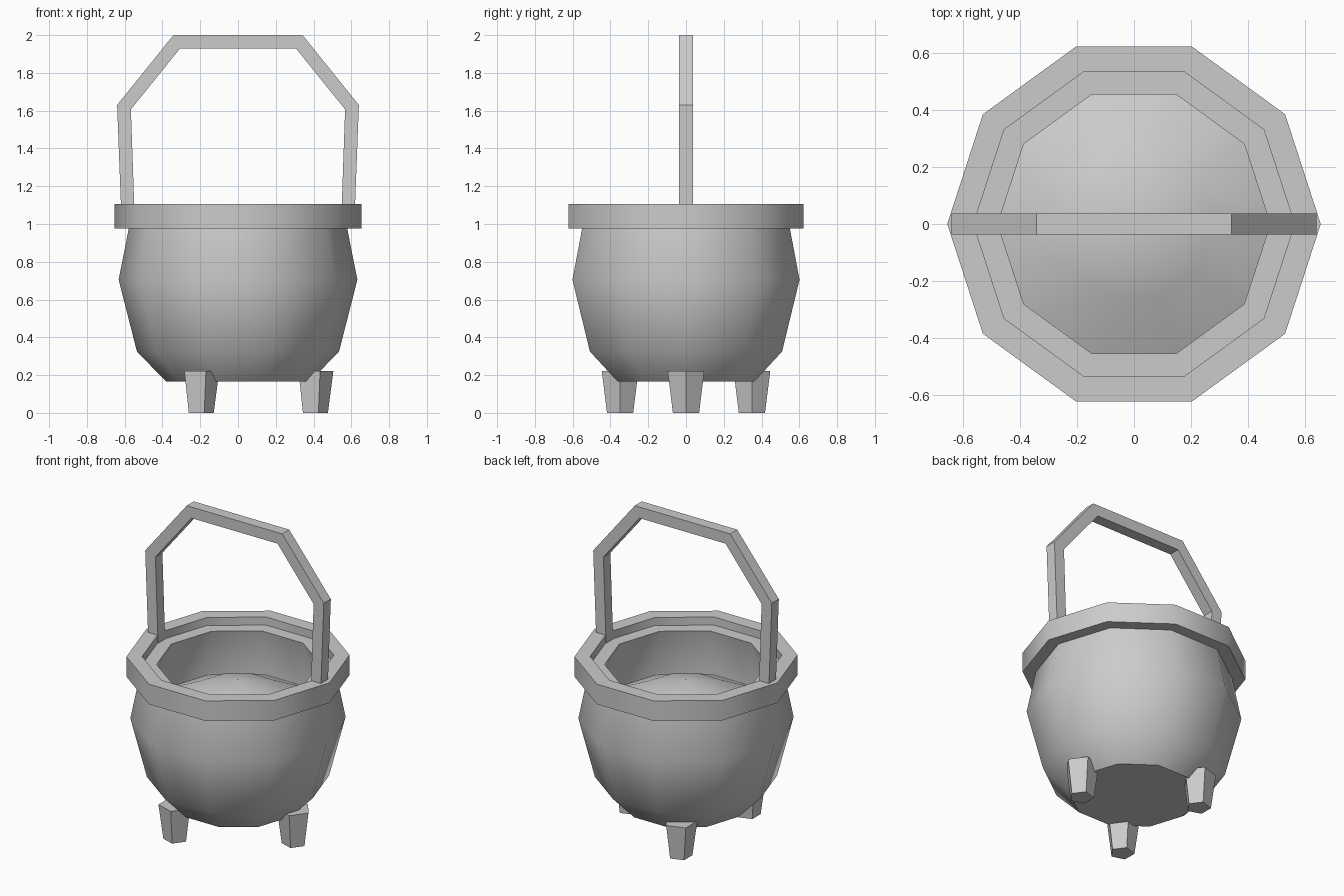
import bpy
import bmesh
from math import radians, cos, sin, pi

cube = bpy.data.objects.get("Cube")
if cube:
    bpy.data.objects.remove(cube, do_unlink=True)

SIDES = 10
GREY = (0.6, 0.6, 0.6, 1.0)
iron = bpy.data.materials.new("iron grey")
iron.use_nodes = True
iron.diffuse_color = GREY
iron.node_tree.nodes["Principled BSDF"].inputs["Base Color"].default_value = GREY


def finish(name, bm, location=(0, 0, 0)):
    """Turn a bmesh into a named, coloured object with crisp corners."""
    bmesh.ops.recalc_face_normals(bm, faces=bm.faces)
    mesh = bpy.data.meshes.new(name)
    bm.to_mesh(mesh)
    bm.free()
    mesh.materials.append(iron)
    obj = bpy.data.objects.new(name, mesh)
    obj.location = location
    bpy.context.collection.objects.link(obj)
    bpy.ops.object.select_all(action='DESELECT')
    obj.select_set(True)
    bpy.context.view_layer.objects.active = obj
    bpy.ops.object.shade_smooth_by_angle(angle=radians(40))
    return obj


def lathe(name, profile, closed=False, sides=SIDES, location=(0, 0, 0)):
    """Revolve a (radius, height) profile; cap open ends."""
    bm = bmesh.new()
    rings = []
    for r, z in profile:
        if r == 0:
            rings.append([bm.verts.new((0, 0, z))] * sides)
        else:
            rings.append([bm.verts.new((r * cos(2 * pi * i / sides),
                                        r * sin(2 * pi * i / sides), z))
                          for i in range(sides)])
    pairs = list(zip(rings, rings[1:]))
    if closed:
        pairs.append((rings[-1], rings[0]))
    for a, b in pairs:
        for i in range(sides):
            j = (i + 1) % sides
            bm.faces.new(dict.fromkeys((a[i], a[j], b[j], b[i])))
    if not closed:
        for ring in (rings[0], rings[-1]):
            if len(set(ring)) > 1:
                bm.faces.new(ring)
    return finish(name, bm, location)


# Hollow pot: outside from the base up, over the lip, down the inside
lathe("pot_body", [(0.38, 0.165), (0.535, 0.325), (0.632, 0.705), (0.563, 1.053),
                   (0.478, 1.053), (0.55, 0.7), (0.46, 0.36), (0.34, 0.25)])

# Thick collar around the mouth
lathe("rim", [(0.655, 0.975), (0.655, 1.105), (0.563, 1.105), (0.563, 0.975)], closed=True)

# Mounded contents inside the pot
lathe("contents", [(0.545, 0.74), (0.27, 0.87), (0, 0.95)])

# Three tapered five-sided feet
for i, label in enumerate(("left", "back_right", "front_right")):
    a = 2 * pi * i / 3
    lathe("foot_" + label, [(0.073, 0), (0.102, 0.222)], sides=5,
          location=(0.403 * cos(a), 0.403 * sin(a), 0))

# Angular carrying handle: outer and inner outline, mirrored across x
outer = [(0.617, 1.03), (0.64, 1.63), (0.342, 2.0)]
inner = [(0.547, 1.03), (0.567, 1.607), (0.308, 1.928)]
outer += [(-x, z) for x, z in reversed(outer)]
inner += [(-x, z) for x, z in reversed(inner)]
bm = bmesh.new()
sections = [[bm.verts.new((x, y, z)) for (x, z), y in
             ((o, -0.036), (o, 0.036), (n, 0.036), (n, -0.036))]
            for o, n in zip(outer, inner)]
for a, b in zip(sections, sections[1:]):
    for i in range(4):
        j = (i + 1) % 4
        bm.faces.new((a[i], a[j], b[j], b[i]))
bm.faces.new(sections[0])
bm.faces.new(sections[-1])
finish("handle", bm)
